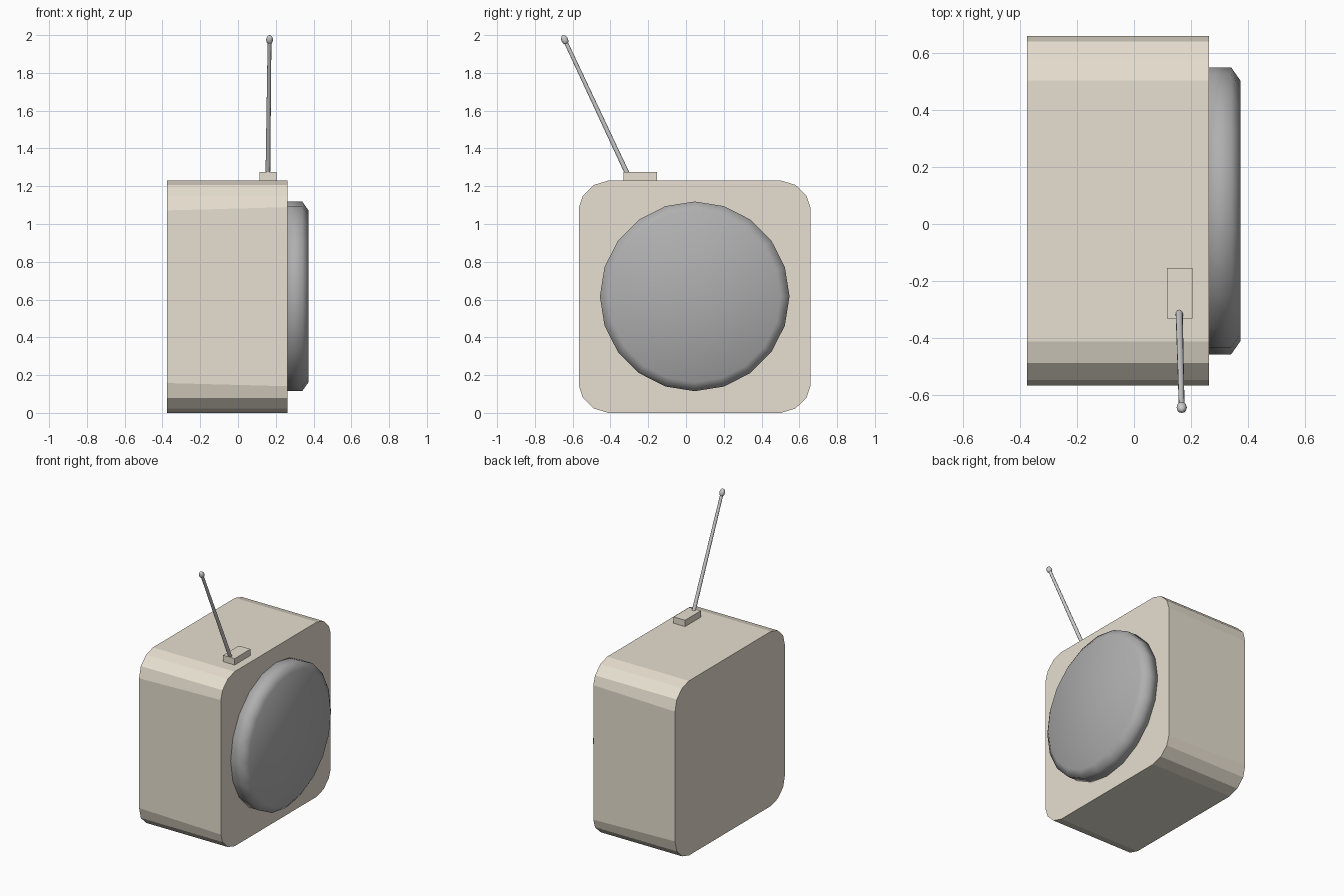
import bpy, bmesh, math
from mathutils import Vector

if "Cube" in bpy.data.objects:
    bpy.data.objects.remove(bpy.data.objects["Cube"])


def material(name, rgb):
    m = bpy.data.materials.new(name)
    m.diffuse_color = (*rgb, 1)
    m.use_nodes = True
    m.node_tree.nodes["Principled BSDF"].inputs["Base Color"].default_value = m.diffuse_color
    return m


tan = material("tan_plastic", (0.80, 0.74, 0.63))
dark = material("dark_grey_mesh", (0.43, 0.43, 0.43))


def loft(name, rings, mat=None, smooth=False):
    """Skin a list of closed rings of points and cap both ends."""
    bm = bmesh.new()
    loops = [[bm.verts.new(p) for p in ring] for ring in rings]
    n = len(loops[0])
    for a, b in zip(loops, loops[1:]):
        for i in range(n):
            bm.faces.new((a[i], a[(i + 1) % n], b[(i + 1) % n], b[i]))
    bm.faces.new(loops[0][::-1])
    bm.faces.new(loops[-1])
    bmesh.ops.recalc_face_normals(bm, faces=bm.faces)
    for f in bm.faces:
        f.smooth = smooth
    me = bpy.data.meshes.new(name)
    bm.to_mesh(me)
    bm.free()
    ob = bpy.data.objects.new(name, me)
    bpy.context.collection.objects.link(ob)
    if mat:
        me.materials.append(mat)
    return ob


CY, CZ = 0.046, 0.615


def cabinet_ring(x, side):
    """Rounded square in the yz plane; side = height where the straight side ends."""
    h = 0.612
    corner = [(h, side), (0.592, 0.535), (0.533, 0.592), (0.457, 0.615)]
    quads = [(1, 1, 1), (-1, 1, -1), (-1, -1, 1), (1, -1, -1)]
    return [(x, CY + sy * y, CZ + sz * z)
            for sy, sz, step in quads for y, z in corner[::step]]


# Cabinet, with corner facets slightly wider at the back
loft("cabinet", [cabinet_ring(-0.375, 0.457), cabinet_ring(0.262, 0.474)], tan)


# Round speaker with a bevelled rim
def disc_ring(x, r, n=20):
    return [(x, CY + r * math.cos(2 * math.pi * i / n),
             CZ + 0.002 + r * math.sin(2 * math.pi * i / n)) for i in range(n)]


loft("speaker", [disc_ring(0.25, 0.502), disc_ring(0.34, 0.502),
                 disc_ring(0.373, 0.455)], dark, smooth=True)

# Antenna mount
bpy.ops.mesh.primitive_cube_add(size=1, location=(0.16, -0.242, 1.25))
mount = bpy.context.object
mount.name = "antenna_mount"
mount.scale = (0.09, 0.176, 0.05)
mount.data.materials.append(tan)

# Antenna rod and rounded tip
base, tip = Vector((0.158, -0.303, 1.25)), Vector((0.167, -0.642, 1.975))
axis = tip - base
turn = axis.to_track_quat('Z', 'Y').to_euler()
bpy.ops.mesh.primitive_cone_add(vertices=12, radius1=0.0125, radius2=0.010,
                                depth=axis.length, location=(base + tip) / 2, rotation=turn)
bpy.context.object.name = "antenna_rod"
bpy.ops.object.shade_smooth_by_angle()
bpy.ops.mesh.primitive_uv_sphere_add(segments=12, ring_count=8, radius=1,
                                     location=tip, rotation=turn)
knob = bpy.context.object
knob.name = "antenna_tip"
knob.scale = (0.018, 0.018, 0.026)
bpy.ops.object.shade_smooth_by_angle()
